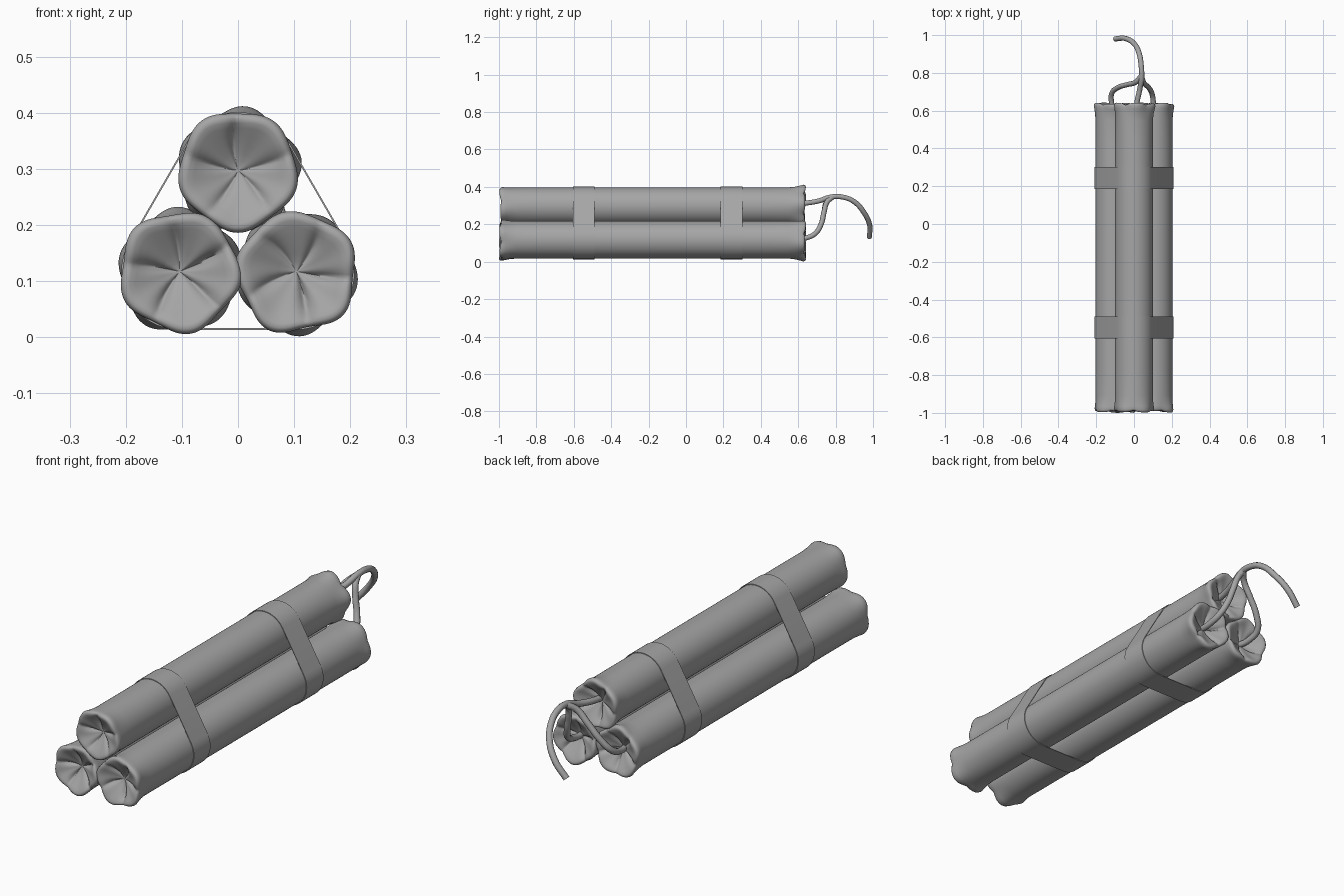
import bpy, bmesh, math, random
from mathutils import Vector

if "Cube" in bpy.data.objects:
    bpy.data.objects.remove(bpy.data.objects["Cube"])

random.seed(4)
R = 0.1
CENTRES = [(0.0, 0.297), (-0.104, 0.117), (0.104, 0.117)]
SEGS = 100

# Dark grey shared by every part
GREY = bpy.data.materials.new("dark_grey")
GREY.diffuse_color = (0.38, 0.38, 0.38, 1)
GREY.use_nodes = True
GREY.node_tree.nodes["Principled BSDF"].inputs["Base Color"].default_value = GREY.diffuse_color


def finish(name, bm, angle=50):
    bmesh.ops.recalc_face_normals(bm, faces=bm.faces)
    me = bpy.data.meshes.new(name)
    bm.to_mesh(me)
    bm.free()
    me.materials.append(GREY)
    ob = bpy.data.objects.new(name, me)
    bpy.context.collection.objects.link(ob)
    bpy.ops.object.select_all(action='DESELECT')
    bpy.context.view_layer.objects.active = ob
    ob.select_set(True)
    bpy.ops.object.shade_smooth_by_angle(angle=math.radians(angle))
    return ob


# End profile: (distance in from the tip, radius, rim lobing, crease depth)
END = [(0.20, 0.100, 0, 0), (0.09, 0.100, 0, 0), (0.055, 0.1005, 0.3, 0),
       (0.03, 0.102, 0.7, 0), (0.014, 0.103, 1, 0.003), (0.004, 0.100, 1, 0.006),
       (0.0, 0.094, 1, 0.009), (0.001, 0.086, 1, 0.014), (0.007, 0.076, 0.8, 0.018),
       (0.016, 0.063, 0.5, 0.021), (0.027, 0.047, 0.2, 0.020), (0.037, 0.032, 0, 0.014),
       (0.045, 0.018, 0, 0.007), (0.049, 0.007, 0, 0.002)]


def end_rings(bm, cx, cz, tip, direction, phase):
    """Crimped paper end: five uneven folded lobes sinking to a central pit."""
    lobes = [random.uniform(0.005, 0.013) for _ in range(5)]
    lifts = [random.uniform(-0.006, 0.006) for _ in range(5)]
    folds = [random.uniform(0.6, 1.15) for _ in range(5)]
    bends = [random.uniform(-0.35, 0.35) for _ in range(5)]
    rings = []
    for d, r, lobing, crease in END:
        ring = []
        inner = 1 - min(r / R, 1)
        # crease directions at this radius, each bending its own way
        marks = [phase + 2 * math.pi * k / 5 + bends[k] * inner for k in range(5)]
        marks.append(marks[0] + 2 * math.pi)
        for i in range(SEGS):
            a = 2 * math.pi * i / SEGS
            b = marks[0] + (a - marks[0]) % (2 * math.pi)
            k = max(n for n in range(5) if marks[n] <= b)
            f = (b - marks[k]) / (marks[k + 1] - marks[k])
            bump = math.sin(math.pi * f)
            fold = folds[k] if f < 0.5 else folds[(k + 1) % 5]
            groove = fold * (1 - bump) ** 2
            rad = r + lobing * (lobes[k] * bump ** 2 - 0.002 * (1 - bump ** 2))
            depth = d + crease * groove + lobing * lifts[k] * bump
            ring.append(bm.verts.new((cx + rad * math.cos(a), tip - direction * depth,
                                      cz + rad * math.sin(a))))
        rings.append(ring)
    pit = bm.verts.new((cx, tip - direction * 0.05, cz))
    return rings, pit


def stick(name, centre, phase):
    bm = bmesh.new()
    front, pit_f = end_rings(bm, *centre, -0.994, -1, phase)
    back, pit_b = end_rings(bm, *centre, 0.637, 1, phase + 0.5)
    rings = front[::-1] + back
    for a, b in zip(rings, rings[1:]):
        for i in range(SEGS):
            j = (i + 1) % SEGS
            bm.faces.new((a[i], a[j], b[j], b[i]))
    for ring, pit in ((rings[0], pit_f), (rings[-1], pit_b)):
        for i in range(SEGS):
            bm.faces.new((ring[i], ring[(i + 1) % SEGS], pit))
    finish(name, bm, 80)


for name, c, phase in zip(("stick_top", "stick_left", "stick_right"), CENTRES, (90, 100, 65)):
    stick(name, c, math.radians(phase))


# Straps: taut loops round the bundle
def strap(name, y0, y1):
    outline = []
    for (cx, cz), start in zip(CENTRES, (30, 150, 270)):
        for i in range(17):
            a = math.radians(start + 120 * i / 16)
            outline.append((a, cx, cz))
    bm = bmesh.new()
    loops = []
    for y, r in ((y0, 0.104), (y1, 0.104), (y1, 0.101), (y0, 0.101)):
        loops.append([bm.verts.new((cx + r * math.cos(a), y, cz + r * math.sin(a)))
                      for a, cx, cz in outline])
    n = len(outline)
    for k in range(4):
        a, b = loops[k], loops[(k + 1) % 4]
        for i in range(n):
            j = (i + 1) % n
            bm.faces.new((a[i], a[j], b[j], b[i]))
    finish(name, bm, 40)


strap("strap_front", -0.605, -0.49)
strap("strap_back", 0.185, 0.302)


# Fuses: round cords through a few points
def fuse(name, points):
    cu = bpy.data.curves.new(name, 'CURVE')
    cu.dimensions = '3D'
    cu.bevel_depth = 0.0138
    cu.bevel_resolution = 3
    cu.resolution_u = 8
    cu.use_fill_caps = True
    cu.materials.append(GREY)
    sp = cu.splines.new('BEZIER')
    sp.bezier_points.add(len(points) - 1)
    for bp, p in zip(sp.bezier_points, points):
        bp.co = Vector(p)
        bp.handle_left_type = bp.handle_right_type = 'AUTO'
    bpy.context.collection.objects.link(bpy.data.objects.new(name, cu))


fuse("main_fuse", [(0.01, 0.57, 0.305), (0.015, 0.64, 0.313), (0.03, 0.71, 0.325),
                   (0.04, 0.775, 0.346), (0.038, 0.84, 0.345), (0.028, 0.90, 0.32),
                   (0.005, 0.95, 0.265), (-0.045, 0.982, 0.195), (-0.10, 0.98, 0.13)])
fuse("left_fuse", [(-0.105, 0.57, 0.118), (-0.118, 0.635, 0.125), (-0.118, 0.69, 0.15),
                   (-0.085, 0.722, 0.20), (-0.035, 0.738, 0.265), (0.01, 0.752, 0.32),
                   (0.04, 0.785, 0.346)])
fuse("right_fuse", [(0.105, 0.57, 0.118), (0.103, 0.635, 0.125), (0.095, 0.69, 0.15),
                    (0.078, 0.722, 0.20), (0.06, 0.738, 0.265), (0.048, 0.755, 0.32),
                    (0.04, 0.785, 0.346)])
